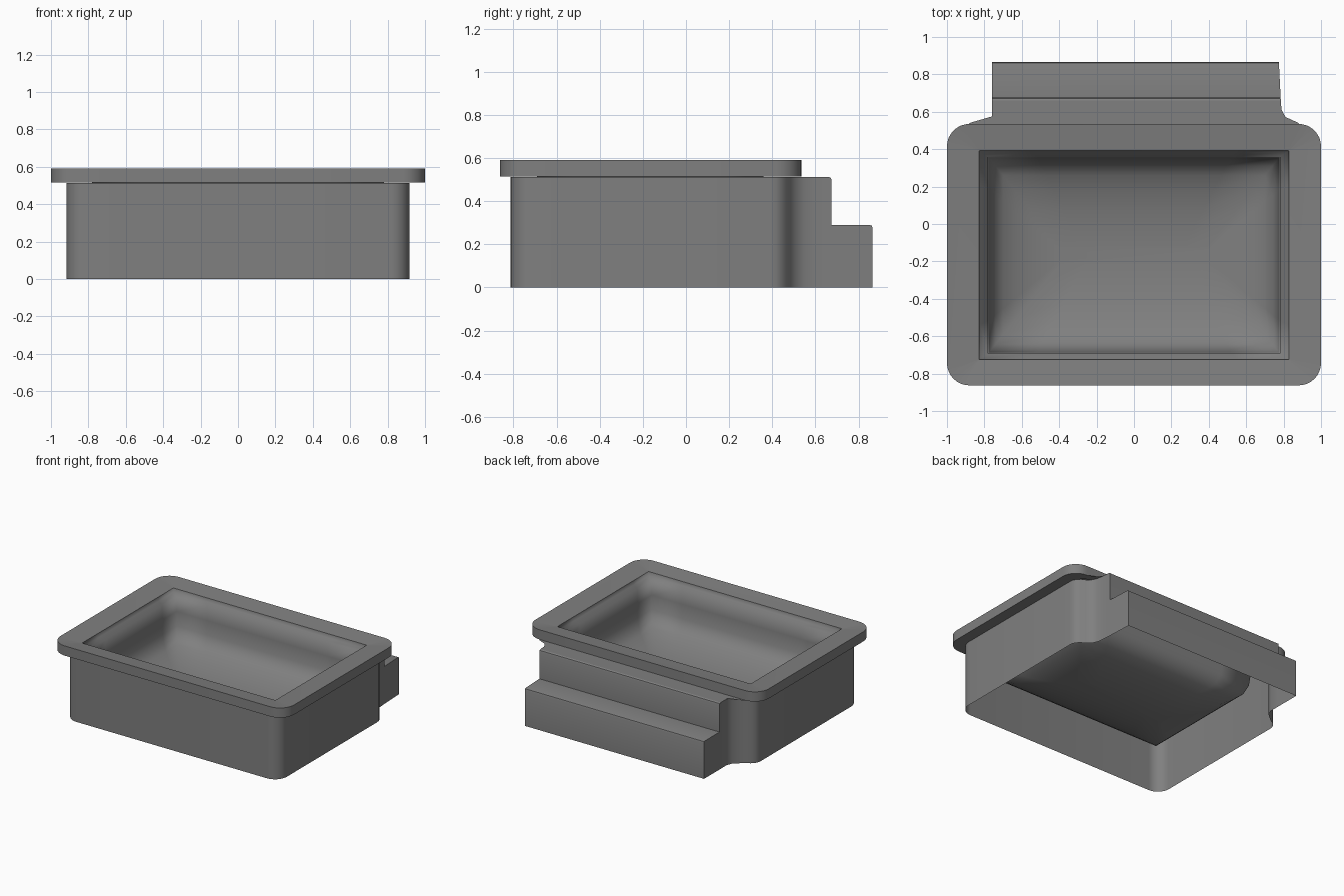
import bpy, bmesh, math

if "Cube" in bpy.data.objects:
    bpy.data.objects.remove(bpy.data.objects["Cube"])

grey = bpy.data.materials.new("grey")
grey.diffuse_color = (0.215, 0.215, 0.215, 1)
grey.use_nodes = True
grey.node_tree.nodes["Principled BSDF"].inputs["Base Color"].default_value = grey.diffuse_color


def arc(cx, cy, r, a0, a1, n=8):
    return [(cx + r * math.cos(math.radians(a0 + (a1 - a0) * i / n)),
             cy + r * math.sin(math.radians(a0 + (a1 - a0) * i / n))) for i in range(n + 1)]


def rounded_rect(x, y0, y1, r):
    return (arc(x - r, y0 + r, r, -90, 0) + arc(x - r, y1 - r, r, 0, 90)
            + arc(r - x, y1 - r, r, 90, 180) + arc(r - x, y0 + r, r, 180, 270))


def plain_rect(x, y0, y1, n=6):
    cs = [(x, y0), (x, y1), (-x, y1), (-x, y0)]
    return [(a[0] + (b[0] - a[0]) * i / n, a[1] + (b[1] - a[1]) * i / n)
            for a, b in zip(cs, cs[1:] + cs[:1]) for i in range(n)]


def bridge(bm, a, b, closed):
    n = len(a)
    for i in range(n if closed else n - 1):
        j = (i + 1) % n
        bm.faces.new((a[i], a[j], b[j], b[i]))


def loft(bm, outlines):
    prev = None
    for pts, z in outlines:
        ring = [bm.verts.new((x, y, z)) for x, y in pts]
        if prev:
            bridge(bm, prev, ring, True)
        prev = ring
    return prev


def finish(bm, name, angle, recalc=True):
    bmesh.ops.remove_doubles(bm, verts=bm.verts, dist=0.0005)
    if recalc:
        bmesh.ops.recalc_face_normals(bm, faces=bm.faces)
    me = bpy.data.meshes.new(name)
    bm.to_mesh(me)
    bm.free()
    me.materials.append(grey)
    ob = bpy.data.objects.new(name, me)
    bpy.context.collection.objects.link(ob)
    bpy.ops.object.select_all(action='DESELECT')
    ob.select_set(True)
    bpy.context.view_layer.objects.active = ob
    bpy.ops.object.shade_smooth_by_angle(angle=math.radians(angle))


# Rim: rounded slab with a rectangular opening
bm = bmesh.new()
loft(bm, [(rounded_rect(0.90, -0.80, 0.50, 0.10), 0.516),
          (rounded_rect(1.00, -0.863, 0.535, 0.12), 0.515),
          (rounded_rect(1.00, -0.863, 0.535, 0.12), 0.59),
          (rounded_rect(0.828, -0.725, 0.392, 0.002), 0.574)])
finish(bm, "rim", 40, False)

# Basin: ledge, steep sides, then a shallow bowl down to a narrow centre strip
outlines = [(plain_rect(0.828, -0.725, 0.392), 0.574),
            (plain_rect(0.822, -0.720, 0.387), 0.545)]
for inset, z in [(0, 0.53), (0.006, 0.42), (0.018, 0.315), (0.05, 0.252), (0.10, 0.22),
                 (0.18, 0.187), (0.28, 0.162), (0.38, 0.147), (0.48, 0.14)]:
    outlines.append((plain_rect(0.78 - inset * 0.8, -0.692 + inset, 0.36 - inset), z))
bm = bmesh.new()
bm.faces.new(loft(bm, outlines))
finish(bm, "basin", 180, False)

# Cabinet: open-bottomed wall running round the front, flowing into the steps
TOP = 0.513
step_y = 0.66


def right_x(y):
    return 0.787 - (y - 0.62) * 0.05


corner = [(0.917, 0.39), (0.914, 0.42), (0.902, 0.443), (0.88, 0.465),
          (0.845, 0.485), (0.815, 0.51)]
right_back = corner + [(0.796, 0.55), (0.789, 0.60), (right_x(step_y), step_y)]
left_back = ([(-0.76, step_y), (-0.76, 0.59), (-0.775, 0.545)]
             + [(-x, y) for x, y in reversed(corner)])
front = arc(-0.817, -0.713, 0.10, 180, 270) + arc(0.817, -0.713, 0.10, 270, 360)
bm = bmesh.new()
path = left_back + front + right_back
low = [bm.verts.new((x, y, 0)) for x, y in path]
high = [bm.verts.new((x, y, TOP)) for x, y in path]
bridge(bm, low, high, False)

# Steps: softened profile swept across the back, with closed ends
profile = [(step_y, TOP), (0.671, 0.508), (0.675, 0.497), (0.675, 0.29),
           (0.85, 0.29), (0.861, 0.286), (0.865, 0.275), (0.865, 0)]
left = [bm.verts.new((-0.76, y, z)) for y, z in profile]
right = [bm.verts.new((right_x(y), y, z)) for y, z in profile]
bridge(bm, left, right, False)
bm.faces.new(left + [bm.verts.new((-0.76, step_y, 0))])
bm.faces.new(right + [bm.verts.new((right_x(step_y), step_y, 0))])
finish(bm, "cabinet_and_steps", 40)

# Upper tread: flat top flaring out beneath the rim
bm = bmesh.new()
tread = [(-0.76, step_y), (-0.76, 0.575), (-0.88, 0.54), (-0.90, 0.50),
         (0.90, 0.50), (0.88, 0.54), (0.81, 0.572), (0.789, 0.61), (right_x(step_y), step_y)]
bm.faces.new([bm.verts.new((x, y, TOP)) for x, y in tread])
finish(bm, "upper_tread", 40, False)
bm = bpy.data.meshes["upper_tread"]
bm.flip_normals() if bm.polygons[0].normal.z < 0 else None
